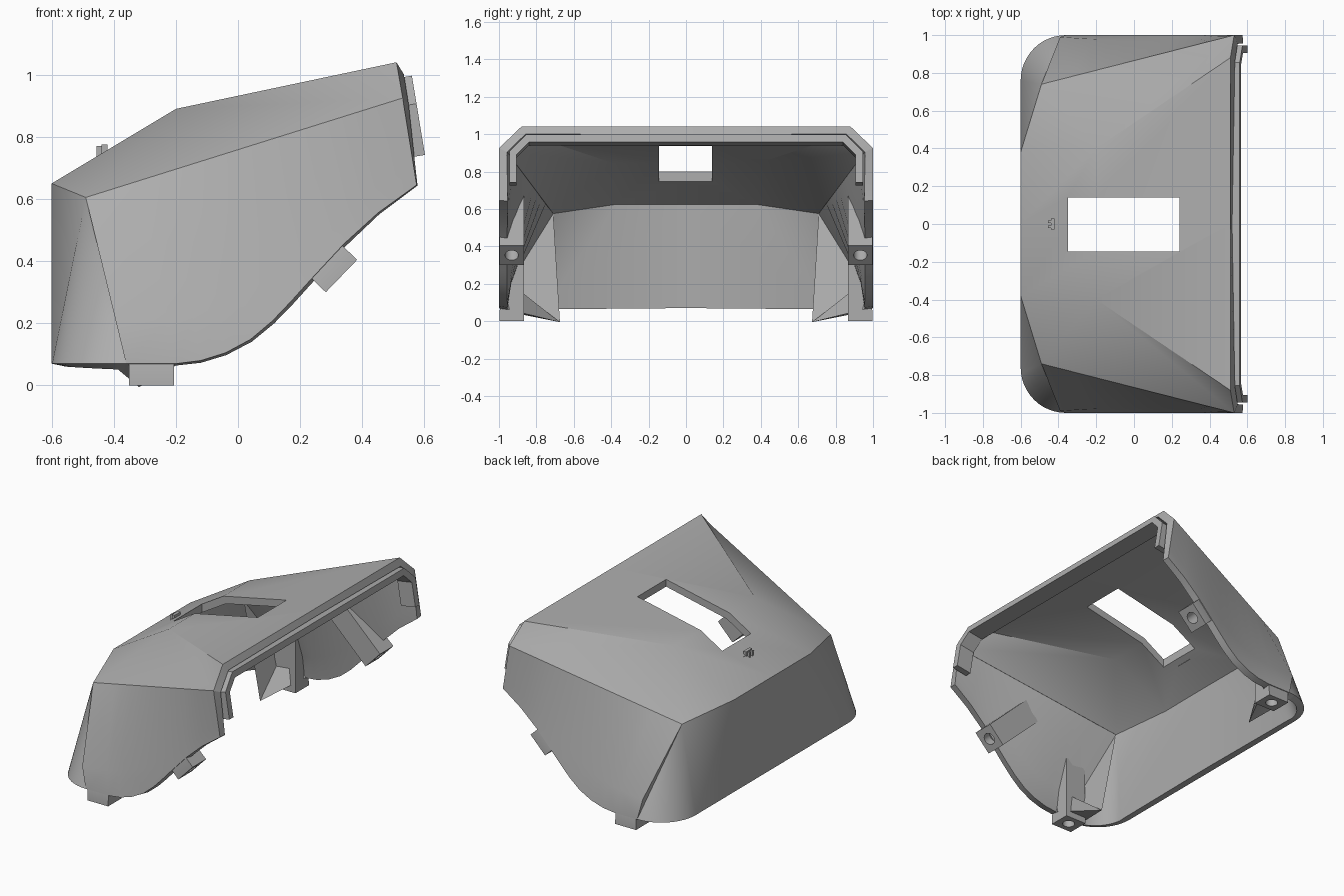
import bpy, bmesh, math
from mathutils import Vector

cube = bpy.data.objects.get("Cube")
if cube:
    bpy.data.objects.remove(cube, do_unlink=True)

grey = bpy.data.materials.new("plain grey")
grey.use_nodes = True
colour = (0.42, 0.42, 0.42, 1)
grey.diffuse_color = colour
grey.node_tree.nodes["Principled BSDF"].inputs["Base Color"].default_value = colour


def make(name, bm):
    mesh = bpy.data.meshes.new(name)
    bm.to_mesh(mesh)
    bm.free()
    mesh.materials.append(grey)
    obj = bpy.data.objects.new(name, mesh)
    bpy.context.collection.objects.link(obj)
    return obj


def prism(name, ring, offset):
    """Extrude a closed ring of points along an offset."""
    bm = bmesh.new()
    face = bm.faces.new([bm.verts.new(p) for p in ring])
    new = bmesh.ops.extrude_face_region(bm, geom=[face])["geom"]
    bmesh.ops.translate(bm, vec=offset, verts=[v for v in new if isinstance(v, bmesh.types.BMVert)])
    bmesh.ops.recalc_face_normals(bm, faces=bm.faces)
    return make(name, bm)


def box(name, lo, hi):
    ring = [(lo[0], lo[1], lo[2]), (hi[0], lo[1], lo[2]), (hi[0], hi[1], lo[2]), (lo[0], hi[1], lo[2])]
    return prism(name, ring, (0, 0, hi[2] - lo[2]))


def cut(obj, cutter):
    mod = obj.modifiers.new("cut", "BOOLEAN")
    mod.operation, mod.solver, mod.object = "DIFFERENCE", "EXACT", cutter
    cutter.hide_render = True
    cutter.hide_set(True)


def finish(obj, helpers=(), angle=25):
    """Apply the modifiers, drop the cutters and shade by angle."""
    bpy.context.view_layer.update()
    evaluated = obj.evaluated_get(bpy.context.evaluated_depsgraph_get())
    mesh = bpy.data.meshes.new_from_object(evaluated)
    obj.modifiers.clear()
    obj.data = mesh
    for helper in helpers:
        bpy.data.objects.remove(helper, do_unlink=True)
    mesh.polygons.foreach_set("use_smooth", [True] * len(mesh.polygons))
    mesh.set_sharp_from_angle(angle=math.radians(angle))


# Hood: half a folded skin, mirrored and thickened
bm = bmesh.new()
V = lambda *p: bm.verts.new(p)
F = lambda *v: bm.faces.new(v)
low_mid, fold_mid, high_mid, foot_mid = V(-.6, 0, .65), V(-.2, 0, .89), V(.51, 0, 1.04), V(-.6, 0, .07)
low, fold, high = V(-.6, .38, .65), V(-.2, .4, .89), V(.51, .88, 1.04)
apex, tip = V(-.49, .74, .605), V(.53, 1, .925)
arc = [V(-.36 - .24 * math.cos(a), .76 + .24 * math.sin(a), .07)
       for a in (math.pi / 2 * i / 12 for i in range(13))]
roof = F(low_mid, fold_mid, fold, low)
F(fold_mid, high_mid, high, fold)
F(low, fold, apex)
F(fold, tip, apex)
F(fold, high, tip)
F(low_mid, low, arc[0], foot_mid)
F(low, apex, arc[0])
for a, b in zip(arc, arc[1:]):
    F(a, apex, b)

# Hood side: columns from the curved lower rim to the ridge
rim = [(-.36, .07), (-.2, .07), (-.12, .08), (-.04, .105), (.04, .148), (.11, .207), (.17, .27),
       (.235, .342), (.34, .455), (.45, .555), (.575, .645)]
columns = []
for i, (x, z) in enumerate(rim):
    t = (x + .36) / .935
    foot = arc[-1] if i == 0 else V(x, 1, z)
    top = apex if i == 0 else tip if i == len(rim) - 1 else V(*apex.co.lerp(tip.co, t))
    knee_point = Vector((x, 1, z)).lerp(top.co, .24)
    knee_point.y += (.99 - knee_point.y) * max(0, 1 - 1.5 * t)
    columns.append((foot, V(*knee_point), top))
for (a, b, c), (d, e, f) in zip(columns, columns[1:]):
    F(a, b, e, d)
    if c is not apex:
        F(b, c, f, e)
    else:
        F(b, apex, f, e)
F(arc[-1], apex, columns[0][1])
# the ridge points also belong to the roof edge, so fan the roof onto them
bmesh.ops.recalc_face_normals(bm, faces=bm.faces)
roof.normal_update()
if roof.normal.z < 0:
    bmesh.ops.reverse_faces(bm, faces=bm.faces)
hood = make("hood_shell", bm)
mirror = hood.modifiers.new("mirror", "MIRROR")
mirror.use_axis = (False, True, False)
solid = hood.modifiers.new("thickness", "SOLIDIFY")
solid.thickness, solid.offset, solid.use_even_offset = .045, -1, True
window = box("window_cutter", (-.35, -.145, .5), (.24, .14, 1.3))
cut(hood, window)
finish(hood, [window])

# Lip just inside the opening, in the tilted plane of the opening
outward = Vector((.987, 0, .162))


def on_opening(y, z):
    return Vector((.51 + (1.04 - z) * .165, y, z)) - outward * .06


outer = [(.945, .735), (.945, .9), (.855, .99)]
inner = [(.81, .95), (.905, .885), (.905, .735)]
inner[0] = (.84, .95)
half = lambda pts, s: [on_opening(s * y, z) for y, z in pts]
ring = half(outer, 1) + half(outer[::-1], -1) + half(inner[::-1], -1) + half(inner, 1)
prism("opening_lip", ring, outward * .102)


# Screw posts: wedges that fade into the side wall, each with a blind hole
def post(name, x, z, angle, side):
    along = Vector((math.cos(angle), 0, math.sin(angle)))
    across = Vector((-along.z, 0, along.x))
    base = Vector((x, 0, z))
    profile = [(0, .865), (0, .998), (.08, .995), (.2, .95), (.47, .866)]
    ring = [base + along * w + Vector((0, side * y, 0)) - across * .0725 for w, y in profile]
    obj = prism(name, ring, across * .145)
    bm = bmesh.new()
    bmesh.ops.create_cone(bm, cap_ends=True, segments=24, radius1=.036, radius2=.036, depth=.2)
    hole = make("hole_cutter", bm)
    hole.rotation_euler = (0, math.pi / 2 - angle, 0)
    hole.location = base + Vector((0, side * .932, 0))
    cut(obj, hole)
    finish(obj, [hole])


for side, word in ((1, "back"), (-1, "front")):
    post(word + "_lower_post", -.278, 0, math.pi / 2, side)
    post(word + "_slanted_post", .333, .352, math.radians(136), side)

# Small latch poking through the roof beside the window
box("latch_bar", (-.44, -.03, .72), (-.42, .03, .775))
box("latch_block", (-.435, -.055, .725), (-.385, .055, .75))
for y in (-.015, .012):
    box("latch_tooth", (-.455, y - .006, .72), (-.42, y + .006, .77))
